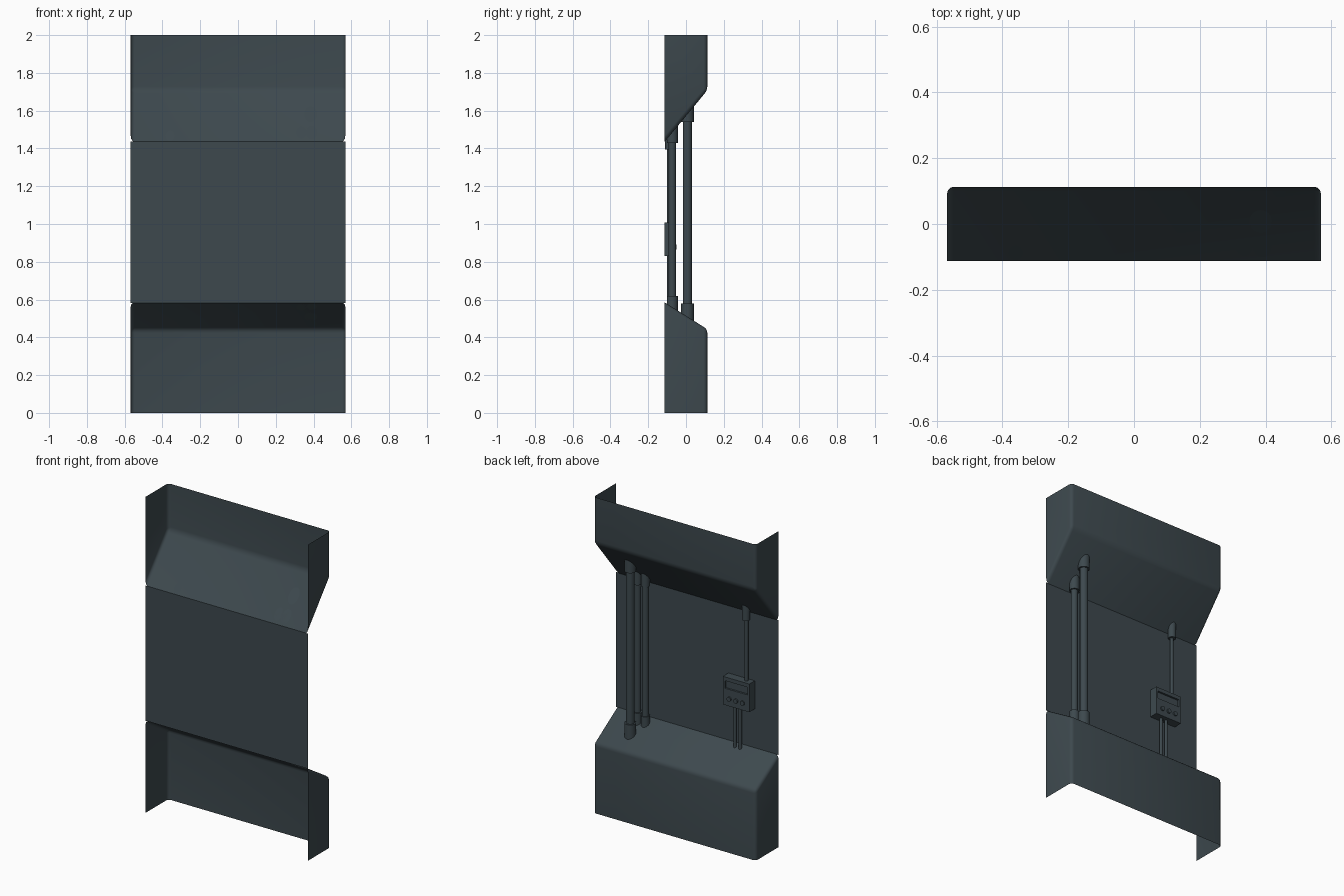
import bpy, bmesh, math
from mathutils import Matrix

if "Cube" in bpy.data.objects:
    bpy.data.objects.remove(bpy.data.objects["Cube"])

W, D = 0.568, 0.113            # half width, half depth of the panel
LOW = ((-D, 0.585), (D, 0.443))   # lower slope line (y, z)
UP = ((-D, 1.435), (D, 1.708))    # upper slope line (y, z)

slate = bpy.data.materials.new("dark_slate")
slate.diffuse_color = (0.047, 0.066, 0.076, 1)
slate.use_nodes = True
slate.node_tree.nodes["Principled BSDF"].inputs["Base Color"].default_value = slate.diffuse_color


def on_slope(line, y):
    (y0, z0), (y1, z1) = line
    return z0 + (z1 - z0) * (y - y0) / (y1 - y0)


def finish(name, bm, angle=35):
    mesh = bpy.data.meshes.new(name)
    bm.to_mesh(mesh)
    bm.free()
    mesh.materials.append(slate)
    ob = bpy.data.objects.new(name, mesh)
    bpy.context.collection.objects.link(ob)
    bpy.ops.object.select_all(action='DESELECT')
    ob.select_set(True)
    bpy.context.view_layer.objects.active = ob
    bpy.ops.object.shade_smooth_by_angle(angle=math.radians(angle))
    return ob


def housing(name, line, z_end):
    """Open sheet bulge: two sides, outer face and slope, soft corners."""
    bm = bmesh.new()
    prof = [(-D, z_end), (D, z_end), line[1], line[0]]
    a, b = [[bm.verts.new((x, y, z)) for y, z in prof] for x in (-W, W)]
    bm.faces.new(a)
    bm.faces.new(b)
    for i in (1, 2):
        bm.faces.new((a[i], a[i + 1], b[i + 1], b[i]))
    bmesh.ops.recalc_face_normals(bm, faces=bm.faces)
    edges = [e for e in bm.edges if len(e.link_faces) == 2]
    bmesh.ops.bevel(bm, geom=edges, offset=0.02, segments=3, profile=0.5, affect='EDGES')
    slope = max(bm.faces, key=lambda f: f.normal.y)
    if slope.normal.y < 0:
        bmesh.ops.reverse_faces(bm, faces=bm.faces)
    return finish(name, bm, 50)


def tube(name, x, y, r, bottom, top, sides=24):
    """Upright round bar; an end may be a height or a slope to meet."""
    bm = bmesh.new()
    bmesh.ops.create_cone(bm, cap_ends=True, segments=sides, radius1=r, radius2=r,
                          depth=2, matrix=Matrix.Translation((x, y, 0)))
    for v in bm.verts:
        end = top if v.co.z > 0 else bottom
        v.co.z = on_slope(end, v.co.y) if isinstance(end, tuple) else end
    return finish(name, bm)


# sheet body
housing("lower_housing", LOW, 0)
housing("upper_housing", UP, 2)
bm = bmesh.new()
bm.faces.new([bm.verts.new(p) for p in (
    (W, -D, 0.583), (-W, -D, 0.583), (-W, -D, 1.438), (W, -D, 1.438))])
finish("middle_wall", bm)

# main pipes with collars: x, y, pipe radius, collar radius, collar heights
for i, (x, y, r, rc, z0, z1) in enumerate((
        (0.385, 0.008, 0.024, 0.034, 0.58, 1.54),
        (0.390, -0.072, 0.020, 0.029, 0.62, 1.43),
        (0.335, -0.072, 0.020, 0.026, 0.61, 1.43))):
    tube(f"pipe_{i + 1}", x, y, r, LOW, UP)
    tube(f"pipe_{i + 1}_lower_collar", x, y, rc, LOW, z0)
    tube(f"pipe_{i + 1}_upper_collar", x, y, rc, z1, UP)

# control box with recessed screen
BX, BF = -0.31, -0.058
bm = bmesh.new()
bmesh.ops.create_cube(bm, size=1)
for v in bm.verts:
    v.co = (BX + v.co.x * 0.185, (BF - D) / 2 + v.co.y * (BF + D), 0.92 + v.co.z * 0.178)
front = max(bm.faces, key=lambda f: f.calc_center_median().y)
bmesh.ops.inset_region(bm, faces=[front], thickness=0.02)
for v in front.verts:
    v.co.z = 0.985 if v.co.z > 0.92 else 0.937
hole = bmesh.ops.extrude_discrete_faces(bm, faces=[front])["faces"][0]
for v in hole.verts:
    v.co.y -= 0.012
bmesh.ops.recalc_face_normals(bm, faces=bm.faces)
finish("control_box", bm, 20)

# buttons
for i in (-1, 0, 1):
    bm = bmesh.new()
    bmesh.ops.create_cone(bm, cap_ends=True, segments=16, radius1=0.014, radius2=0.014, depth=0.012,
                          matrix=Matrix.Translation((BX + i * 0.047, BF + 0.003, 0.878))
                          @ Matrix.Rotation(math.pi / 2, 4, 'X'))
    finish(f"button_{i + 2}", bm)

# cable conduits above and below the box
tube("upper_conduit", -0.36, -0.09, 0.011, 1.0, UP, 16)
tube("upper_conduit_collar", -0.36, -0.087, 0.023, 1.395, UP, 20)
for i, x in enumerate((-0.28, -0.317)):
    tube(f"lower_conduit_{i + 1}", x, -0.09, 0.010, LOW, 0.84, 16)
